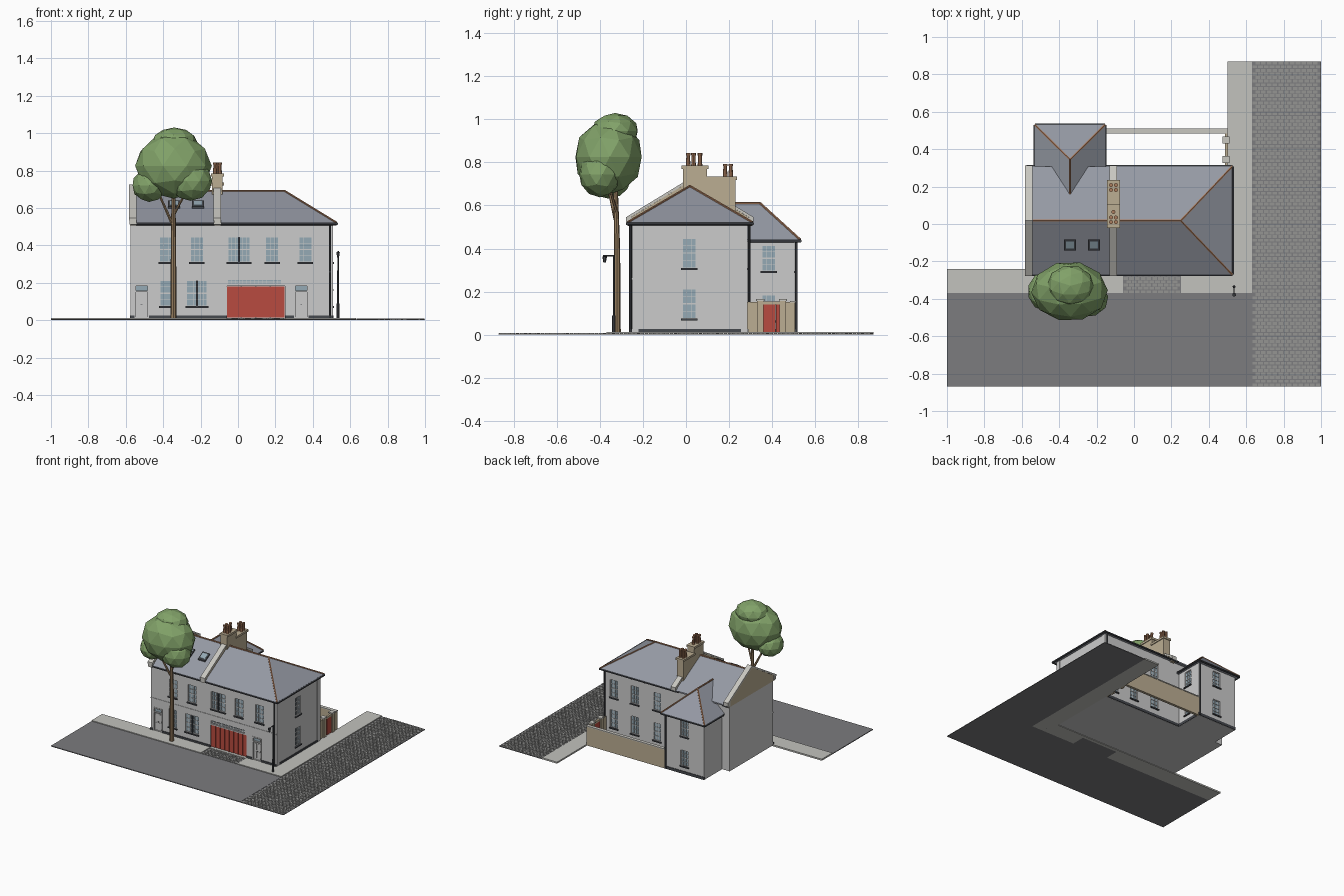
import bpy, bmesh, random
from mathutils import Vector, Matrix

if "Cube" in bpy.data.objects:
    bpy.data.objects.remove(bpy.data.objects["Cube"])

random.seed(4)
COL = dict(slate=(.30, .32, .37), dark=(.06, .065, .075), red=(.48, .07, .05), tan=(.50, .42, .29),
           stone=(.58, .57, .53), terra=(.40, .20, .11), road=(.20, .20, .21), pave=(.54, .54, .51),
           glass=(.30, .40, .46), cobble=(.30, .30, .29), bark=(.30, .20, .11), leaf=(.22, .36, .14))
parts = {}


def bm_of(name, col=None):
    if name not in parts:
        parts[name] = (bmesh.new(), col)
    return parts[name][0]


def box(name, col, x0, x1, y0, y1, z0, z1):
    m = Matrix.Translation(((x0 + x1) / 2, (y0 + y1) / 2, (z0 + z1) / 2)) @ \
        Matrix.Diagonal((abs(x1 - x0), abs(y1 - y0), abs(z1 - z0), 1))
    bmesh.ops.create_cube(bm_of(name, col), size=1, matrix=m)


def hull(name, col, pts):
    bm = bm_of(name, col)
    vs = [bm.verts.new(p) for p in pts]
    bmesh.ops.convex_hull(bm, input=vs)


def rod(name, col, p, q, r1, r2=None, n=6):
    p, q = Vector(p), Vector(q)
    d = q - p
    m = Matrix.Translation((p + q) / 2) @ d.to_track_quat('Z', 'Y').to_matrix().to_4x4()
    bmesh.ops.create_cone(bm_of(name, col), cap_ends=True, segments=n, radius1=r1,
                          radius2=r1 if r2 is None else r2, depth=d.length, matrix=m)


# wall planes: axis of the normal, plane position, outward sign
FACE = dict(front=('y', -.25, -1), right=('x', .505, 1), back=('y', .285, 1),
            wing_right=('x', -.175, 1), wing_back=('y', .505, 1), yard=('x', .5, 1))


def on(face, name, col, u0, u1, z0, z1, d0, d1):
    ax, p, s = FACE[face]
    a, b = sorted((p + s * d0, p + s * d1))
    if ax == 'y':
        box(name, col, u0, u1, a, b, z0, z1)
    else:
        box(name, col, a, b, u0, u1, z0, z1)


def panes(face, u0, u1, z0, z1, cols, rows):
    on(face, 'opening_cutter', None, u0, u1, z0, z1, -.012, .02)
    on(face, 'window_glass', 'glass', u0, u1, z0, z1, -.014, -.009)
    for i in range(cols + 1):
        u = u0 + (u1 - u0) * i / cols
        w = .003 if i in (0, cols) else .0012
        on(face, 'window_bars', None, max(u - w, u0), min(u + w, u1), z0, z1, -.012, -.005)
    for j in range(rows + 1):
        z = z0 + (z1 - z0) * j / rows
        w = .003 if j in (0, rows) or 2 * j == rows else .0012
        on(face, 'window_bars', None, u0, u1, max(z - w, z0), min(z + w, z1), -.012, -.005)


def window(face, uc, z0, z1, w=.064, lights=1):
    panes(face, uc - w / 2, uc + w / 2, z0, z1, 3 * lights, 4)
    on(face, 'window_sills', 'dark', uc - w / 2 - .006, uc + w / 2 + .006, z0 - .009, z0, -.012, .009)
    if lights == 2:
        on(face, 'window_posts', 'dark', uc - .005, uc + .005, z0, z1, -.012, .002)


def door(uc):
    u0, u1 = uc - .036, uc + .036
    on('front', 'opening_cutter', None, u0, u1, .016, .188, -.012, .02)
    on('front', 'doors', None, u0 + .006, u1 - .006, .016, .15, -.014, -.006)
    on('front', 'window_glass', 'glass', u0 + .006, u1 - .006, .158, .182, -.014, -.009)
    for a, b in ((u0 - .003, u0 + .006), (u1 - .006, u1 + .003)):
        on('front', 'door_frames', None, a, b, .014, .19, -.012, .003)
    for a, b in ((.15, .158), (.182, .191)):
        on('front', 'door_frames', None, u0, u1, a, b, -.012, .003)
    for s in (-1, 1):
        for a, b in ((.03, .075), (.09, .14)):
            on('front', 'door_panels', None, uc + s * .014 - .009, uc + s * .014 + .009, a, b, -.006, -.004)
    on('front', 'door_furniture', 'dark', uc - .005, uc + .005, .08, .084, -.006, -.002)


# ground: road, pavements, cobbled lane and cobbled drive
box('road', 'road', -1, .63, -.87, -.37, 0, .006)
for x0, x1 in ((-1, -.06), (.25, .63)):
    box('pavement', 'pave', x0, x1, -.37, -.24, 0, .012)
box('pavement', 'pave', -.06, .25, -.265, -.24, 0, .012)
box('pavement', 'pave', .5, .63, -.24, .87, 0, .012)
box('lane_bed', 'road', .63, 1, -.87, .87, 0, .004)
box('drive_bed', 'road', -.06, .25, -.37, -.265, 0, .007)


def cobbles(name, x0, x1, y0, y1, nx, ny, z):
    dx, dy = (x1 - x0) / nx, (y1 - y0) / ny
    for j in range(ny):
        off = .5 * (j % 2)
        for i in range(nx - (j % 2)):
            a, b = x0 + (i + off) * dx, y0 + j * dy
            box(name, 'cobble', a + .1 * dx, a + .9 * dx, b + .1 * dy, b + .9 * dy,
                z - .001, z + random.uniform(.002, .004))


cobbles('lane_cobbles', .63, 1, -.87, .87, 12, 90, .004)
cobbles('drive_cobbles', -.06, .25, -.37, -.265, 10, 6, .007)

# wall bodies and plinths
box('main_walls', None, -.575, .505, -.25, .285, .004, .512)
box('rear_wing_walls', None, -.51, -.175, .27, .505, .004, .435)
for a, b in ((-.577, -.553), (-.477, -.06), (.25, .299), (.377, .507)):
    on('front', 'plinth', 'dark', a, b, .005, .026, -.005, .005)
on('right', 'plinth', 'dark', -.22, .255, .005, .026, -.005, .005)
on('back', 'plinth', 'dark', -.17, .505, .005, .026, -.005, .005)
on('wing_back', 'plinth', 'dark', -.512, -.173, .005, .026, -.005, .004)
on('wing_right', 'plinth', 'dark', .285, .505, .005, .026, -.005, .004)
for a, b in ((-.25, -.215), (.25, .285)):
    on('right', 'corner_pilasters', None, a, b, .005, .512, -.005, .004)
on('front', 'string_course', None, -.575, .505, .255, .262, -.003, .003)

# windows and doors
for x in (-.385, -.22, .183, .36):
    window('front', x, .31, .445, .07)
window('front', .005, .31, .445, .12, 2)
window('front', -.385, .075, .213)
window('front', -.22, .075, .213, .11, 2)
for z in (.075, .31):
    window('right', .015, z, z + .138)
    for x in (.05, .24, .42):
        window('back', x, z, z + .135)
for z in (.065, .295):
    window('wing_right', .385, z, z + .12)
    window('wing_back', -.34, z, z + .12)
door(-.515)
door(.338)

# wide red shopfront doors with fanlight row
on('front', 'opening_cutter', None, -.06, .25, .012, .183, -.012, .02)
for i in range(8):
    u = -.06 + .31 * i / 8
    on('front', 'carriage_doors', 'red', u + .001, u + .0375, .014, .181, -.014, -.006 if i % 2 else -.004)
for i in (2, 4, 6):
    u = -.06 + .31 * i / 8
    on('front', 'carriage_door_posts', 'red', u - .003, u + .003, .014, .181, -.012, -.001)
panes('front', -.056, .233, .192, .217, 14, 2)

# roofs with gutters, ridge and hip tiles
RY, RZ = .018, .69
y0, y1 = -.27, .308
hull('main_roof', 'slate', [(x, y, z) for x in (-.56, .525) for y in (y0, y1) for z in (.512, .522)]
     + [(-.56, RY, RZ), (.25, RY, RZ)])
hull('rear_wing_roof', 'slate', [(x, y, z) for x in (-.53, -.155) for y in (.2, .53) for z in (.432, .442)]
     + [(-.342, .16, .61), (-.342, .345, .61)])
for a, b in (((-.54, RY, RZ), (.25, RY, RZ)), ((.25, RY, RZ), (.525, y0, .522)), ((.25, RY, RZ), (.525, y1, .522)),
             ((-.342, .16, .61), (-.342, .345, .61)), ((-.342, .345, .61), (-.53, .53, .442)),
             ((-.342, .345, .61), (-.155, .53, .442))):
    rod('ridge_tiles', 'terra', a, b, .006)
for p, q in (((-.575, y0, .515), (.527, y0, .515)), ((.527, y0, .515), (.527, y1, .515)),
             ((-.15, y1, .515), (.527, y1, .515)), ((-.575, y1, .515), (-.53, y1, .515)),
             ((-.53, .53, .435), (-.155, .53, .435)), ((-.155, .3, .435), (-.155, .53, .435)),
             ((-.53, .3, .435), (-.53, .53, .435))):
    rod('gutters', 'dark', p, q, .008)
for x, y, z in ((.493, -.258, .515), (.493, .293, .515), (-.183, .512, .435)):
    rod('downpipes', 'dark', (x, y, .01), (x, y, z), .006)

# gable and party-wall parapets with stone coping
for x0, x1 in ((-.578, -.546), (-.126, -.094)):
    hull('parapets', 'tan', [(x, y, z) for x in (x0, x1) for y, z in
         ((-.272, .505), (-.272, .535), (RY, .712), (.308, .535), (.308, .505))])
    for ye in (-.278, .314):
        hull('parapet_coping', 'stone', [(x, y, z + t) for x in (x0 - .004, x1 + .004)
             for y, z in ((ye, .532), (RY, .712)) for t in (0, .014)])
    for ye in (-.264, .3):
        box('parapet_kneelers', 'stone', x0 - .003, x1 + .003, ye - .014, ye + .014, .51, .545)

# stepped chimney stack with pots
for a, b, top in ((-.015, .098, .785), (.098, .23, .735)):
    box('chimney', 'tan', -.138, -.082, a, b, .5, top - .012)
    box('chimney_cap', 'tan', -.144, -.076, a - .006, b + .006, top - .016, top)
pots = [(x, y, .785) for x in (-.123, -.097) for y in (.01, .035)] + [(-.11, .065, .785)] + \
       [(x, y, .735) for x in (-.123, -.097) for y in (.182, .208)]
for x, y, z in pots:
    rod('chimney_pots', 'terra', (x, y, z), (x, y, z + .05), .011, .008, 8)
    rod('chimney_pots', 'terra', (x, y, z + .048), (x, y, z + .058), .011, .011, 8)

# skylights lying on the front slope
for xc in (-.342, -.214):
    for w, ya, yb, lift, nm, c in ((.031, -.142, -.084, .010, 'skylight_frames', 'dark'),
                                  (.022, -.132, -.094, .012, 'skylight_glass', 'glass')):
        f = lambda y: .522 + (y - y0) * (RZ - .522) / (RY - y0)
        hull(nm, c, [(xc + s * w, y, f(y) + t) for s in (-1, 1) for y in (ya, yb) for t in (-.004, lift)])

# yard walls, gate piers and red gate
box('yard_wall', 'tan', -.18, .5, .487, .507, .004, .15)
box('yard_wall_coping', 'stone', -.18, .503, .484, .51, .15, .157)
for a, b in ((.285, .36), (.435, .507)):
    box('yard_wall', 'tan', .486, .5, a, b, .004, .152)
for yc in (.345, .45):
    box('gate_piers', 'tan', .478, .507, yc - .015, yc + .015, .004, .157)
    box('gate_pier_caps', 'stone', .474, .511, yc - .019, yc + .019, .157, .166)
box('yard_gate_lintel', 'tan', .486, .502, .36, .436, .14, .155)
for i in range(4):
    box('yard_gate', 'red', .488, .498 + .002 * (i % 2), .36 + i * .019, .378 + i * .019, .012, .14)

# street lamp
rod('lamp_post', 'dark', (.535, -.335, 0), (.535, -.335, .09), .008, n=8)
rod('lamp_post', 'dark', (.535, -.335, .08), (.535, -.335, .37), .005, .004, 8)
rod('lamp_arm', 'dark', (.535, -.335, .366), (.535, -.385, .366), .003)
rod('lamp_head', 'dark', (.535, -.378, .335), (.535, -.378, .364), .006, .011, 6)

# tree with faceted crown
rod('tree_trunk', 'bark', (-.345, -.32, .004), (-.345, -.32, .4), .017, .014, 8)
rod('tree_trunk', 'bark', (-.345, -.32, .4), (-.345, -.33, .8), .014, .009, 8)
rod('tree_branches', 'bark', (-.345, -.32, .5), (-.425, -.36, .68), .009, .006)
rod('tree_branches', 'bark', (-.345, -.32, .56), (-.27, -.36, .7), .008, .005)
for c, s in (((-.345, -.36, .825), (.205, .16, .175)), ((-.34, -.33, .945), (.125, .11, .085)),
             ((-.475, -.36, .72), (.093, .105, .088)), ((-.255, -.40, .745), (.118, .098, .107))):
    m = Matrix.Translation(c) @ Matrix.Diagonal((*s, 1)) @ Matrix.Rotation(random.random(), 4, 'Z')
    bmesh.ops.create_icosphere(bm_of('tree_crown', 'leaf'), subdivisions=2, radius=1, matrix=m)

# turn every collected mesh into an object
mats, objs = {}, {}
for name, (bm, col) in parts.items():
    bmesh.ops.recalc_face_normals(bm, faces=bm.faces[:])
    me = bpy.data.meshes.new(name)
    bm.to_mesh(me)
    bm.free()
    if col:
        if col not in mats:
            mats[col] = bpy.data.materials.new(col)
            mats[col].diffuse_color = (*COL[col], 1)
        me.materials.append(mats[col])
    objs[name] = bpy.data.objects.new(name, me)
    bpy.context.collection.objects.link(objs[name])

# recess the openings into the walls
cutter = objs['opening_cutter']
cutter.hide_render = True
cutter.display_type = 'WIRE'
for n in ('main_walls', 'rear_wing_walls'):
    mod = objs[n].modifiers.new('openings', 'BOOLEAN')
    mod.operation, mod.solver, mod.object = 'DIFFERENCE', 'EXACT', cutter

for m in bpy.data.materials:
    if m.users and not m.is_grease_pencil:
        m.use_nodes = True
        m.node_tree.nodes["Principled BSDF"].inputs["Base Color"].default_value = m.diffuse_color
